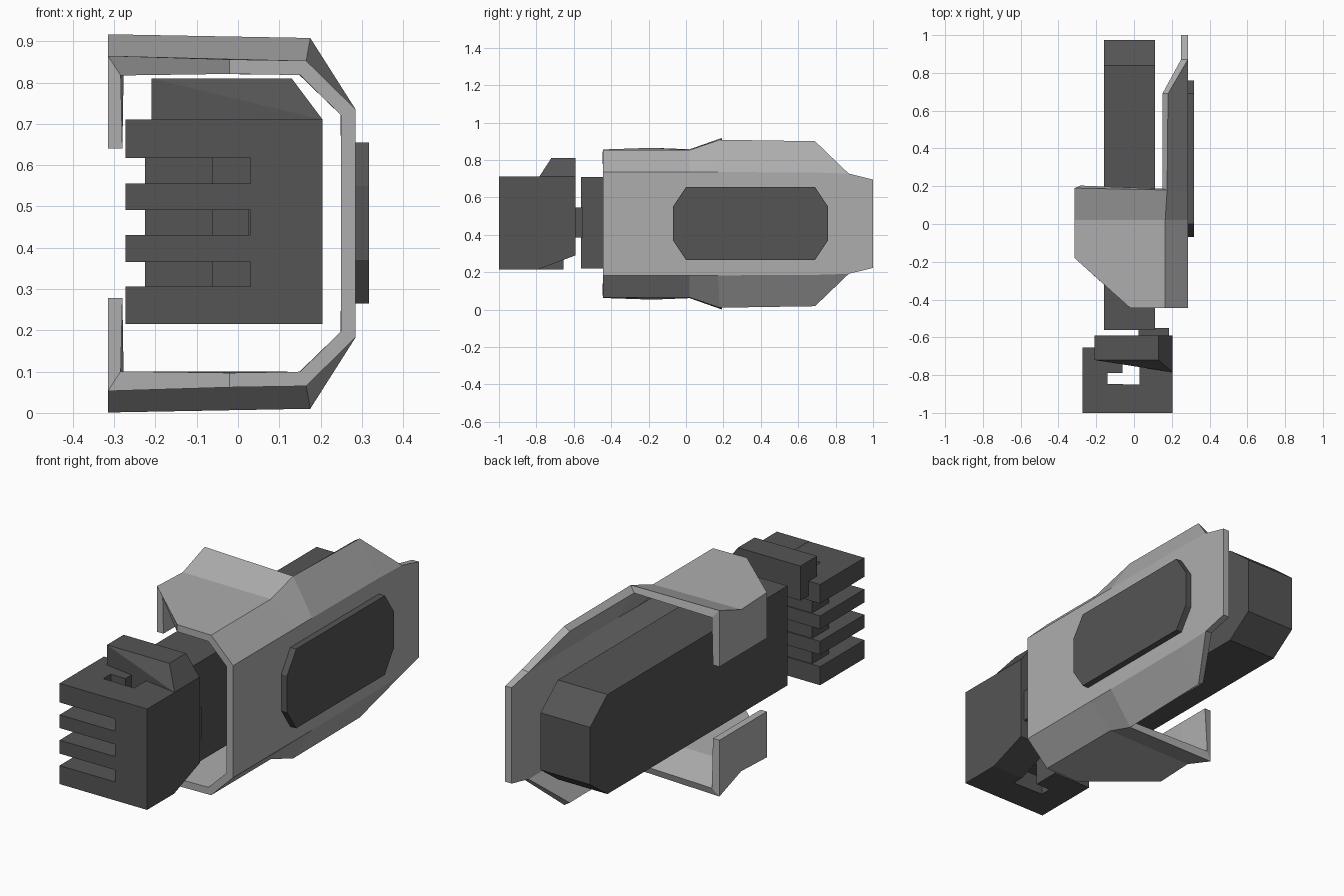
import bpy, bmesh

if "Cube" in bpy.data.objects:
    bpy.data.objects.remove(bpy.data.objects["Cube"])

MID = 0.459  # height of the horizontal symmetry plane


def material(name, v):
    m = bpy.data.materials.new(name)
    m.diffuse_color = (v, v, v, 1)
    m.use_nodes = True
    m.node_tree.nodes["Principled BSDF"].inputs["Base Color"].default_value = m.diffuse_color
    return m


LIGHT, DARK = material("light_grey", 0.42), material("dark_grey", 0.09)


def add_object(name, bm, mat):
    mesh = bpy.data.meshes.new(name)
    bm.to_mesh(mesh)
    bm.free()
    mesh.materials.append(mat)
    ob = bpy.data.objects.new(name, mesh)
    bpy.context.collection.objects.link(ob)
    return ob


def prism(name, profile, axis, lo, hi, mat=DARK):
    """Extrude a 2D profile along x (profile = y,z) or z (profile = x,y)."""
    bm = bmesh.new()
    place = (lambda p, t: (t, *p)) if axis == "x" else (lambda p, t: (*p, t))
    a, b = [[bm.verts.new(place(p, t)) for p in profile] for t in (lo, hi)]
    bm.faces.new(a)
    bm.faces.new(b)
    for i in range(len(a)):
        j = (i + 1) % len(a)
        bm.faces.new((a[i], a[j], b[j], b[i]))
    bmesh.ops.recalc_face_normals(bm, faces=bm.faces)
    return add_object(name, bm, mat)


def box(name, x, y, z):
    return prism(name, [(y[0], z[0]), (y[1], z[0]), (y[1], z[1]), (y[0], z[1])], "x", *x)


# Folded armour shell: upper half as a sheet, mirrored and thickened inward
bm = bmesh.new()


def pts(coords):
    return [bm.verts.new((x, y, z - MID)) for x, y, z in coords]


ys = (-0.445, 0.02, 0.17, 0.68, 0.87, 1.0)
middle = pts([(0.285, y, MID) for y in ys])
crease = pts([(0.285, y, z) for y, z in zip(ys, (0.735, 0.735, 0.735, 0.733, 0.727, 0.695))])
ridge = pts([(0.165, -0.445, 0.853), (0.165, 0.02, 0.853), (0.175, 0.18, 0.908), (0.18, 0.69, 0.90)])
nose, = pts([(-0.02, -0.445, 0.856)])
edge = pts([(-0.315, -0.18, 0.865), (-0.315, 0.02, 0.857), (-0.315, 0.19, 0.917)])
lip = pts([(-0.315, y, 0.64) for y in (-0.18, 0.02, 0.19)])
for i in range(5):
    bm.faces.new((middle[i], middle[i + 1], crease[i + 1], crease[i]))
for i in range(3):
    bm.faces.new((crease[i], crease[i + 1], ridge[i + 1], ridge[i]))
bm.faces.new((crease[3], crease[4], ridge[3]))
bm.faces.new((ridge[0], ridge[1], edge[1], edge[0], nose))
bm.faces.new((ridge[1], ridge[2], edge[2], edge[1]))
for i in range(2):
    bm.faces.new((edge[i], edge[i + 1], lip[i + 1], lip[i]))
shell = add_object("armour_shell", bm, LIGHT)
shell.location.z = MID
mirror = shell.modifiers.new("Mirror", "MIRROR")
mirror.use_axis = (False, False, True)
solid = shell.modifiers.new("Thickness", "SOLIDIFY")
solid.thickness = 0.035
solid.offset = -1
solid.use_even_offset = True

# Raised octagonal pad on the side of the shell
prism("side_pad", [(-0.07, 0.37), (0.0, 0.265), (0.69, 0.265), (0.76, 0.37),
                   (0.76, 0.55), (0.69, 0.655), (0.0, 0.655), (-0.07, 0.55)], "x", 0.28, 0.317)

# Long core bar with a chamfered rear end
prism("core_bar", [(-0.562, 0.22), (0.84, 0.22), (0.975, 0.318), (0.975, 0.60),
                   (0.84, 0.71), (-0.562, 0.71)], "x", -0.16, 0.11)

# Wrist joint between bar and fist block
box("wrist_joint", (0.025, 0.185), (-0.6, -0.55), (0.385, 0.545))

# Fist: solid side palm with sloped underside
prism("palm_block", [(-1, 0.215), (-0.79, 0.215), (-0.59, 0.29), (-0.59, 0.712), (-1, 0.712)],
      "x", 0.03, 0.205)

# Four hooked fingers and the spine joining their tips
hook = [(-0.272, -1), (0.04, -1), (0.04, -0.85), (-0.14, -0.847), (-0.14, -0.79),
        (-0.06, -0.79), (-0.06, -0.655), (-0.272, -0.655)]
for i, (lo, hi) in enumerate([(0.215, 0.306), (0.365, 0.431), (0.491, 0.556), (0.617, 0.711)]):
    prism(f"finger_{i + 1}", hook, "z", lo, hi)
box("finger_spine", (-0.225, -0.06), (-0.79, -0.66), (0.22, 0.70))

# Thumb block lying across the top, sheared toward the palm
bm = bmesh.new()
for x, z, front in [(-0.21, 0.81, -0.72), (0.13, 0.81, -0.72), (0.205, 0.71, -0.785),
                    (0.205, 0.64, -0.785), (-0.21, 0.64, -0.72)]:
    for y in (front, -0.59):
        bm.verts.new((x, y, z))
bmesh.ops.convex_hull(bm, input=bm.verts)
bmesh.ops.recalc_face_normals(bm, faces=bm.faces)
add_object("thumb_block", bm, DARK)
